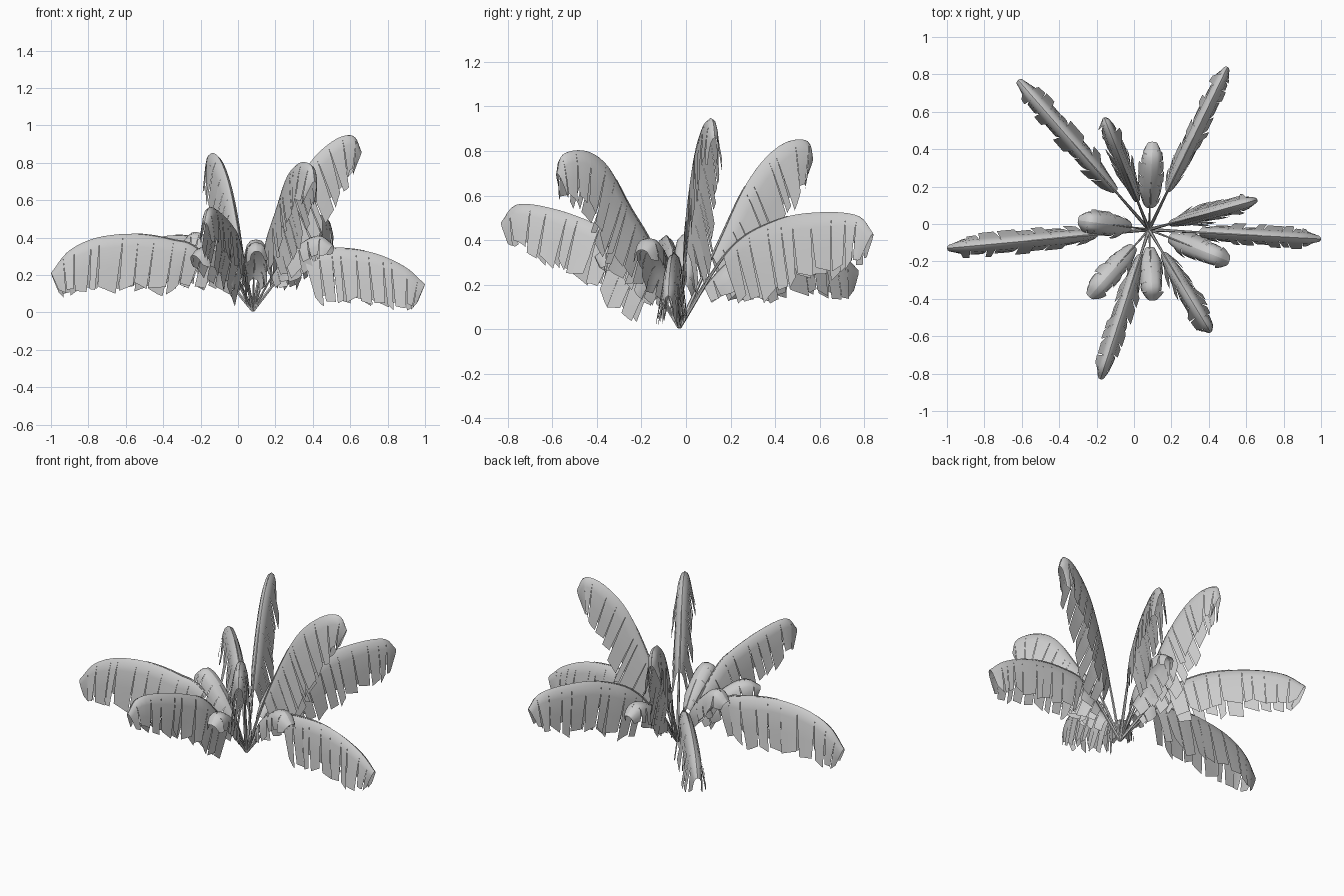
import bpy, bmesh, math, random
from mathutils import Vector

if "Cube" in bpy.data.objects:
    bpy.data.objects.remove(bpy.data.objects["Cube"])

random.seed(4)
BASE = Vector((0.08, -0.03, 0.0))
grey = bpy.data.materials.new("light_grey")
grey.diffuse_color = (0.6, 0.6, 0.6, 1)
grey.use_nodes = True
grey.node_tree.nodes["Principled BSDF"].inputs["Base Color"].default_value = grey.diffuse_color
# cross-sections from rib to edge: (sideways, drop)
TENT = [(0, 0), (0.38, 0.06), (0.64, 0.24), (0.84, 0.6), (1.0, 1.0)]
ROUND = [(0, 0), (0.48, 0.06), (0.8, 0.25), (0.95, 0.6), (1.0, 1.0)]


def midrib(tip, profile):
    """Smooth path through (fraction of reach, height) points, evenly spaced by length."""
    reach = Vector((tip[0], tip[1], 0)) - BASE
    pts = [BASE + reach * f + Vector((0, 0, z)) for f, z in [(0, 0.01)] + profile]
    pts = [pts[0] * 2 - pts[1]] + pts + [pts[-1] * 2 - pts[-2]]
    path = []
    for a, b, c, d in zip(pts, pts[1:], pts[2:], pts[3:]):
        for i in range(16):
            t = i / 16
            path.append(0.5 * (2 * b + (c - a) * t + (2 * a - 5 * b + 4 * c - d) * t * t
                               + (3 * b - a - 3 * c + d) * t ** 3))
    path.append(pts[-2])
    dist = [0.0]
    for p, q in zip(path, path[1:]):
        dist.append(dist[-1] + (q - p).length)

    def at(s):
        s = max(0, min(1, s)) * dist[-1]
        for i in range(len(path) - 1):
            if s <= dist[i + 1]:
                return path[i].lerp(path[i + 1], (s - dist[i]) / max(1e-9, dist[i + 1] - dist[i]))
        return path[-1].copy()
    return at, reach.normalized(), dist[-1]


def add_tube(bm, at, end, radius, side):
    """Tapered leaf stalk that continues as the rib under the blade."""
    rings = []
    for i in range(15):
        s = end * i / 14
        tan = (at(s + 0.01) - at(s - 0.01)).normalized()
        up = side.cross(tan).normalized()
        r = radius * (1 - 0.75 * i / 14)
        rings.append([bm.verts.new(at(s) + (side * math.cos(a) + up * math.sin(a)) * r)
                      for a in [k * math.tau / 6 for k in range(6)]])
    for p, q in zip(rings, rings[1:]):
        for k in range(6):
            bm.faces.new((p[k], p[(k + 1) % 6], q[(k + 1) % 6], q[k]))


def leaf(name, tip, profile, start, width, hang, strips, neck=0.6, arch=TENT):
    at, out, length = midrib(tip, profile)
    side = Vector((-out.y, out.x, 0))
    # blade begins where the path passes the start fraction of the reach
    full = (Vector((tip[0], tip[1], 0)) - BASE).length
    s0 = next(i / 200 for i in range(201) if (at(i / 200) - BASE).dot(out) >= start * full)
    bm = bmesh.new()

    def point(t, row, sgn, stretch, flare):
        s = s0 + (1 - s0) * t
        p = at(s)
        tan = (at(s + 0.015) - at(s - 0.015)).normalized()
        down = Vector((0, 0, -1)) + out * (0.1 + 0.35 * max(0, tan.z) - 0.5 * t ** 8)
        w = width * min(1, neck + 2 * t) * (1 - 0.5 * t ** 8)
        h = hang * min(1, neck + 0.1 + 1.5 * t) * (1 - 0.6 * t ** 5)
        a, d = arch[row]
        p = p + side * sgn * (w * a + flare * d * d) + down.normalized() * h * d * (stretch if row == 4 else 1)
        p.z = max(p.z, 0.01)
        return p

    # torn blade: strips joined at the rib, split towards the edge
    for sgn in (-1, 1):
        cuts = [0] + [(i + random.uniform(-0.3, 0.3)) / strips for i in range(1, strips)] + [1]
        for t0, t1 in zip(cuts, cuts[1:]):
            gap = random.uniform(0.02, 0.13) * (t1 - t0)
            stretch, slant = random.uniform(0.9, 1.06), random.uniform(-0.05, 0.05)
            flare = random.uniform(-0.01, 0.014)
            grid = []
            for row in range(5):
                g = gap * (0, 0, 0.12, 0.5, 1)[row]
                fl = flare if row > 2 else 0
                grid.append([bm.verts.new(point(t0 + g + (t1 - t0 - 2 * g) * c / 3, row, sgn,
                                                stretch + slant * (c - 1.5), fl)) for c in range(4)])
            for r in range(4):
                for c in range(3):
                    f = [grid[r][c], grid[r][c + 1], grid[r + 1][c + 1], grid[r + 1][c]]
                    bm.faces.new(f if sgn < 0 else f[::-1])
    bmesh.ops.remove_doubles(bm, verts=bm.verts[:], dist=0.0004)
    add_tube(bm, at, min(0.95, s0 + 0.3), 0.010 if length > 0.8 else 0.007, side)
    mesh = bpy.data.meshes.new(name)
    bm.to_mesh(mesh)
    bm.free()
    mesh.materials.append(grey)
    ob = bpy.data.objects.new(name, mesh)
    bpy.context.collection.objects.link(ob)
    bpy.context.view_layer.objects.active = ob
    ob.select_set(True)
    bpy.ops.object.shade_smooth_by_angle(angle=math.radians(50))
    ob.select_set(False)


# large outer leaves
leaf("left_leaf", (-1, -0.13), [(.26, .33), (.4, .39), (.58, .42), (.77, .4), (.91, .33), (1, .21)],
     .25, .055, .29, 10)
leaf("back_left_leaf", (-.62, .77), [(.2, .27), (.35, .37), (.5, .41), (.7, .405), (.88, .36), (1, .27)],
     .25, .058, .27, 10)
leaf("back_right_leaf", (.5, .84), [(.26, .36), (.5, .49), (.72, .525), (.92, .51), (1, .43)],
     .23, .052, .3, 10)
leaf("tall_right_leaf", (.66, .13), [(.2, .38), (.47, .75), (.72, .91), (.92, .945), (1, .86)],
     .18, .05, .3, 10)
leaf("right_leaf", (1, -.08), [(.2, .24), (.3, .32), (.42, .34), (.57, .34), (.73, .31), (.89, .24), (1, .15)],
     .29, .05, .275, 10, .8)
leaf("front_right_leaf", (.41, -.58), [(.2, .35), (.4, .55), (.58, .73), (.76, .8), (.95, .785), (1, .7)],
     .22, .055, .28, 10)
leaf("front_left_leaf", (-.18, -.83), [(.15, .2), (.33, .4), (.46, .47), (.7, .54), (.91, .56), (1, .48)],
     .16, .052, .26, 10)
leaf("tall_back_leaf", (-.16, .57), [(.3, .4), (.47, .62), (.63, .76), (.8, .84), (.96, .845), (1, .77)],
     .24, .05, .3, 10)

# small inner leaves
for name, tip, top in [
        ("small_back_leaf", (.1, .44), .39), ("small_left_leaf", (-.3, .02), .43),
        ("small_front_left_leaf", (-.24, -.39), .35), ("small_front_leaf", (.1, -.41), .375),
        ("small_right_leaf", (.51, -.2), .41)]:
    leaf(name, tip, [(.3, top * .57), (.6, top * .9), (.83, top), (1, top * .87)],
         .24, .062, .125, 6, .5, ROUND)
